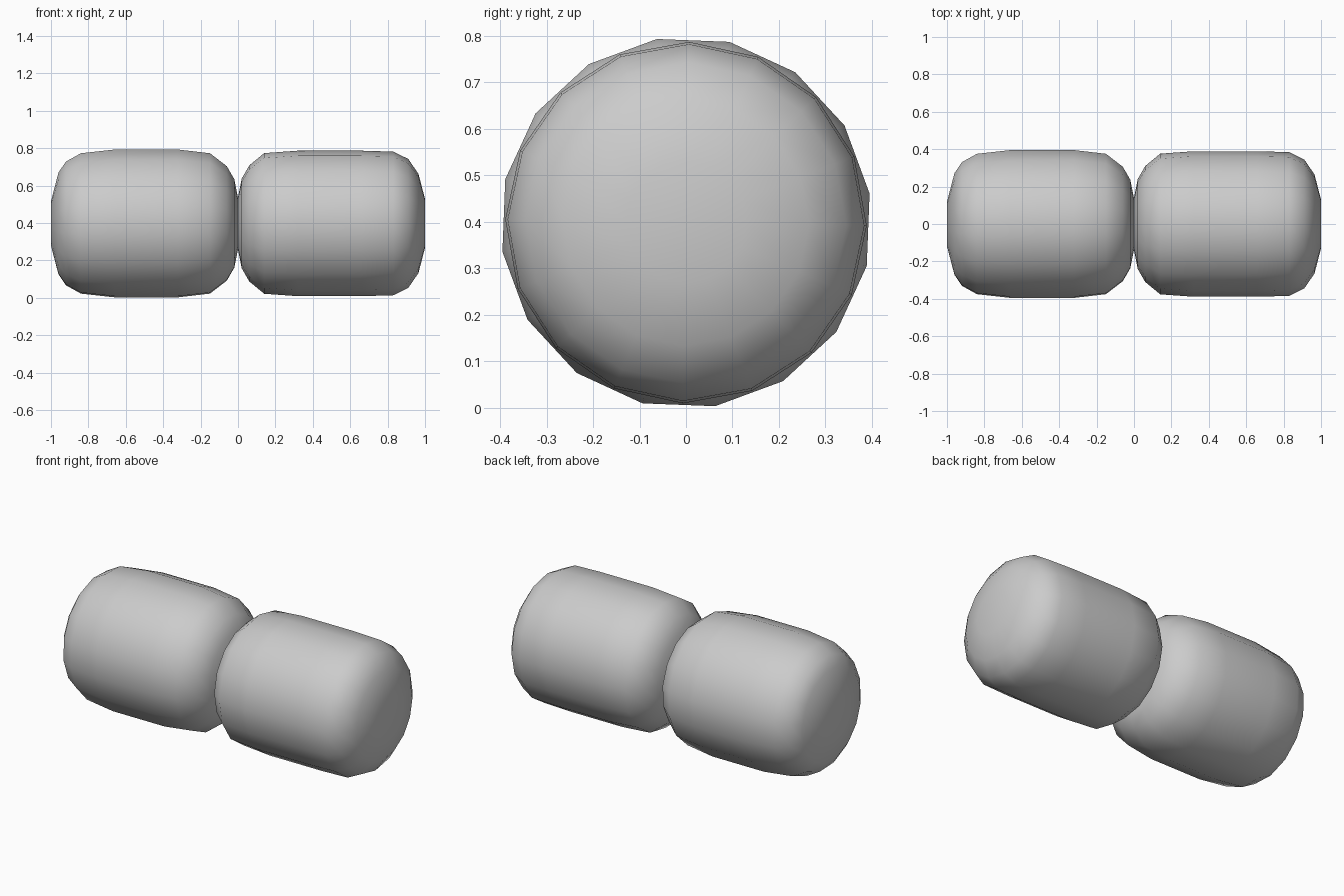
import bpy, bmesh, math

if "Cube" in bpy.data.objects:
    bpy.data.objects.remove(bpy.data.objects["Cube"])

SIDES = 16
AXIS_Z = 0.398


def barrel(name, profile, twist):
    """Lathe an (x, radius) profile around the long axis, with capped ends."""
    bm = bmesh.new()
    rings = []
    for x, r in profile:
        ring = []
        for i in range(SIDES):
            a = math.radians(twist) + math.tau * i / SIDES
            ring.append(bm.verts.new((x, r * math.cos(a), AXIS_Z + r * math.sin(a))))
        rings.append(ring)
    for a, b in zip(rings, rings[1:]):
        for i in range(SIDES):
            j = (i + 1) % SIDES
            bm.faces.new((a[i], a[j], b[j], b[i]))
    bm.faces.new(rings[0])
    bm.faces.new(rings[-1])
    bmesh.ops.recalc_face_normals(bm, faces=bm.faces)
    mesh = bpy.data.meshes.new(name)
    bm.to_mesh(mesh)
    bm.free()
    mesh.shade_smooth()
    obj = bpy.data.objects.new(name, mesh)
    bpy.context.collection.objects.link(obj)
    return obj


# Left barrel, slightly fatter in the middle
barrel("left_barrel", [
    (-1.0, 0.12), (-0.96, 0.275), (-0.92, 0.335), (-0.84, 0.38), (-0.66, 0.4),
    (-0.32, 0.4), (-0.15, 0.38), (-0.06, 0.31), (-0.02, 0.24), (0.004, 0.12)], 9)

# Right barrel, straighter sides
barrel("right_barrel", [
    (-0.004, 0.12), (0.02, 0.24), (0.06, 0.31), (0.14, 0.376), (0.32, 0.389),
    (0.66, 0.389), (0.83, 0.384), (0.91, 0.345), (0.965, 0.265), (1.0, 0.13)], -1)
